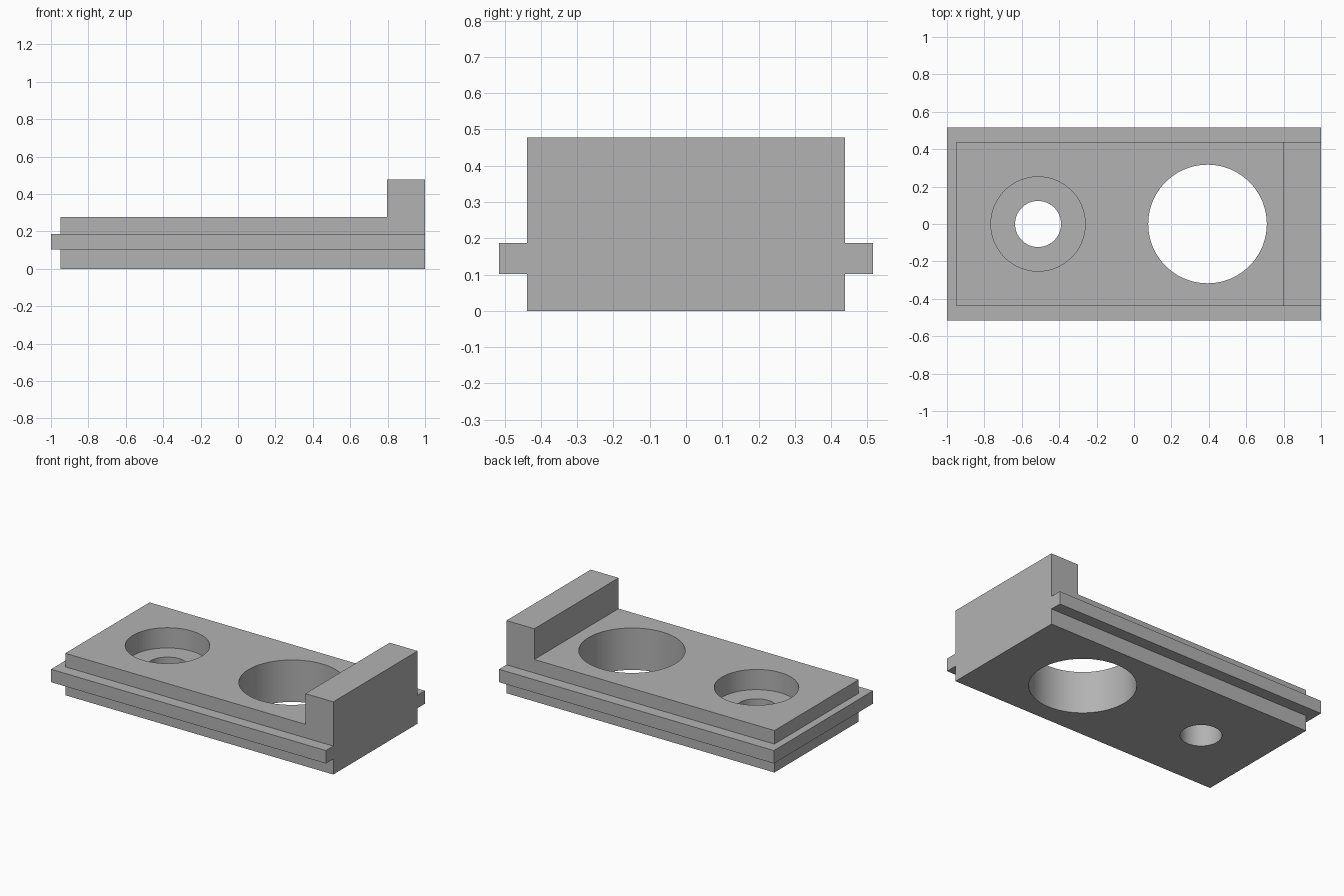
import bpy
import bmesh

if "Cube" in bpy.data.objects:
    bpy.data.objects.remove(bpy.data.objects["Cube"])

grey = bpy.data.materials.new("plain grey")
grey.diffuse_color = (0.45, 0.45, 0.45, 1)
grey.use_nodes = True
grey.node_tree.nodes["Principled BSDF"].inputs["Base Color"].default_value = grey.diffuse_color


def prism(name, outline, y):
    """Extrude an x-z outline from -y to y."""
    bm = bmesh.new()
    face = bm.faces.new([bm.verts.new((x, -y, z)) for x, z in outline])
    out = bmesh.ops.extrude_face_region(bm, geom=[face])
    verts = [v for v in out["geom"] if isinstance(v, bmesh.types.BMVert)]
    bmesh.ops.translate(bm, verts=verts, vec=(0, 2 * y, 0))
    bmesh.ops.recalc_face_normals(bm, faces=bm.faces)
    mesh = bpy.data.meshes.new(name)
    bm.to_mesh(mesh)
    bm.free()
    mesh.materials.append(grey)
    ob = bpy.data.objects.new(name, mesh)
    bpy.context.collection.objects.link(ob)
    return ob


def drill(name, x, radius, bottom):
    """Upright cylinder used as a hole cutter."""
    top = 0.6
    bpy.ops.mesh.primitive_cylinder_add(vertices=96, radius=radius, depth=top - bottom,
                                        location=(x, 0, (top + bottom) / 2))
    ob = bpy.context.object
    ob.name = name
    ob.data.materials.append(grey)
    return ob


def combine(target, tool, operation):
    mod = target.modifiers.new(tool.name, 'BOOLEAN')
    mod.object = tool
    mod.operation = operation
    mod.solver = 'EXACT'
    bpy.context.view_layer.objects.active = target
    bpy.ops.object.modifier_apply(modifier=mod.name)
    bpy.data.objects.remove(tool)


# Slab with the raised end stop
plate = prism("slide_plate", [(-0.95, 0), (1, 0), (1, 0.478), (0.797, 0.478),
                              (0.797, 0.276), (-0.95, 0.276)], 0.438)

# Tongue running around the sides and the left end
combine(plate, prism("side_tongue", [(-1, 0.102), (1, 0.102), (1, 0.187), (-1, 0.187)], 0.515), 'UNION')

# Large through hole, then the small hole with its counterbore
combine(plate, drill("large_hole", 0.393, 0.317, -0.1), 'DIFFERENCE')
combine(plate, drill("counterbore", -0.513, 0.252, 0.143), 'DIFFERENCE')
combine(plate, drill("small_hole", -0.513, 0.123, -0.1), 'DIFFERENCE')

# Smooth hole walls, sharp edges
bpy.ops.object.select_all(action='DESELECT')
plate.select_set(True)
bpy.context.view_layer.objects.active = plate
bpy.ops.object.shade_smooth_by_angle()
